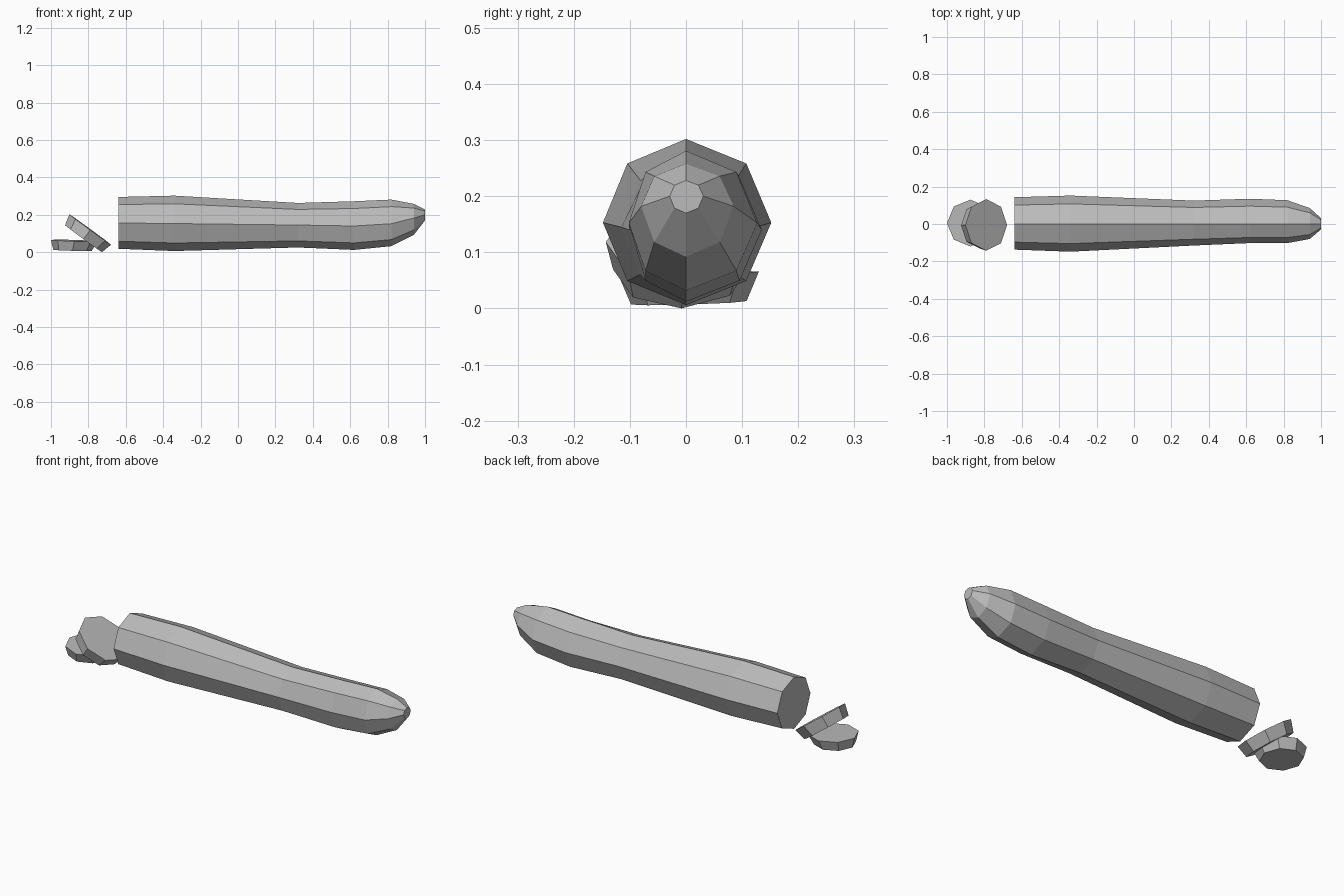
import bpy
import bmesh
from math import cos, sin, pi
from mathutils import Vector

SIDES = 8

cube = bpy.data.objects.get("Cube")
if cube:
    bpy.data.objects.remove(cube)

grey = bpy.data.materials.new("plain_grey")
grey.use_nodes = True
colour = (0.5, 0.5, 0.5, 1)
grey.diffuse_color = colour
grey.node_tree.nodes["Principled BSDF"].inputs["Base Color"].default_value = colour


def loft(name, rings):
    """Skin a list of point rings and cap both ends."""
    bm = bmesh.new()
    loops = [[bm.verts.new(p) for p in ring] for ring in rings]
    for a, b in zip(loops, loops[1:]):
        for i in range(SIDES):
            j = (i + 1) % SIDES
            bm.faces.new((a[i], a[j], b[j], b[i]))
    bm.faces.new(loops[0])
    bm.faces.new(loops[-1])
    bmesh.ops.recalc_face_normals(bm, faces=bm.faces)
    mesh = bpy.data.meshes.new(name)
    bm.to_mesh(mesh)
    bm.free()
    mesh.materials.append(grey)
    obj = bpy.data.objects.new(name, mesh)
    bpy.context.collection.objects.link(obj)
    return obj


def body_ring(x, front, back, bottom, middle, top):
    """Octagon across x with separate half widths on each side."""
    points = []
    for i in range(SIDES):
        c, s = cos(2 * pi * i / SIDES), sin(2 * pi * i / SIDES)
        y = s * (back if s > 0 else front)
        z = middle + c * (top - middle if c > 0 else middle - bottom)
        points.append((x, y, z))
    return points


def disc_ring(centre, u, v, radius):
    return [Vector(centre) + radius * (cos(2 * pi * i / SIDES) * u
                                       + sin(2 * pi * i / SIDES) * v)
            for i in range(SIDES)]


def slice_part(name, low, high, low_radius, high_radius, u, v):
    u, v = Vector(u).normalized(), Vector(v).normalized()
    loft(name, [disc_ring(low, u, v, low_radius),
                disc_ring(high, u, v, high_radius)])


# Long body: x, front width, back width, bottom, middle and top heights
loft("vegetable_body", [body_ring(*r) for r in (
    (-0.64, 0.137, 0.143, 0.018, 0.156, 0.295),
    (-0.34, 0.148, 0.152, 0.006, 0.153, 0.302),
    (0.32, 0.115, 0.125, 0.025, 0.145, 0.263),
    (0.62, 0.102, 0.135, 0.012, 0.140, 0.272),
    (0.82, 0.102, 0.127, 0.032, 0.152, 0.281),
    (0.94, 0.080, 0.085, 0.092, 0.182, 0.258),
    (1.00, 0.029, 0.031, 0.170, 0.200, 0.228))])

# Slice lying flat
slice_part("flat_slice", (-0.885, 0.005, 0.01), (-0.875, 0.005, 0.062),
           0.103, 0.125, (1, 0, -0.03), (0, 1, 0.03))

# Slice leaning on the flat one
slice_part("leaning_slice", (-0.826, -0.008, 0.072), (-0.79, -0.005, 0.121),
           0.122, 0.138, (0.81, 0, -0.59), (0, 1, 0.02))
